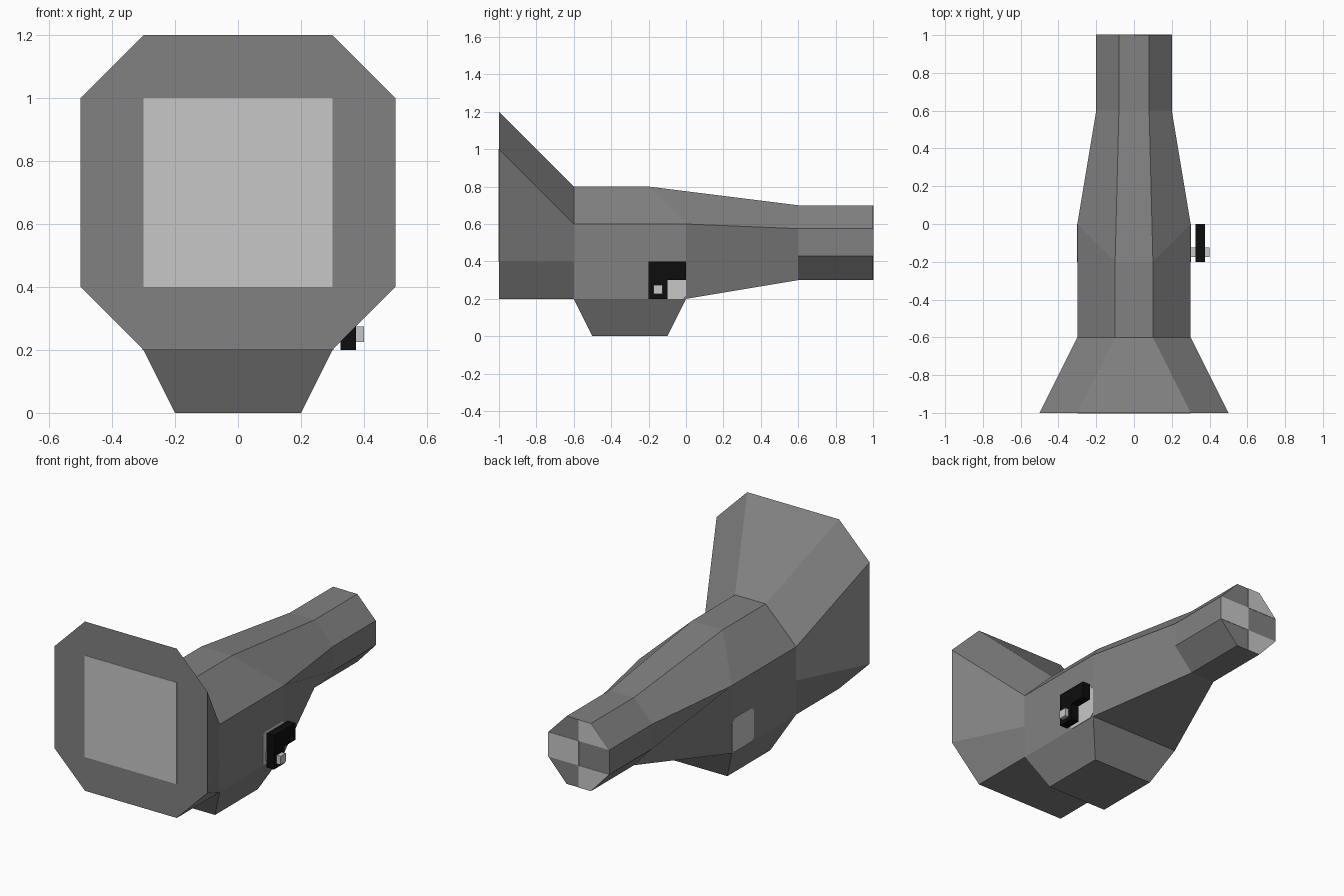
import bpy, bmesh

if "Cube" in bpy.data.objects:
    bpy.data.objects.remove(bpy.data.objects["Cube"])


def material(name, value):
    m = bpy.data.materials.new(name)
    m.diffuse_color = (value, value, value, 1)
    m.use_nodes = True
    m.node_tree.nodes["Principled BSDF"].inputs["Base Color"].default_value = m.diffuse_color
    return m


GREY = material("mid grey", 0.22)
LIGHT = material("light grey", 0.57)
BLACK = material("black", 0.004)


def loft(name, rings, mat, cap_start=True, cap_end=True):
    """Skin a list of equal-length closed rings of 3D points."""
    bm = bmesh.new()
    vs = [[bm.verts.new(p) for p in ring] for ring in rings]
    n = len(rings[0])
    for a, b in zip(vs, vs[1:]):
        for i in range(n):
            j = (i + 1) % n
            bm.faces.new((a[i], a[j], b[j], b[i]))
    if cap_start:
        bm.faces.new(vs[0][::-1])
    if cap_end:
        bm.faces.new(vs[-1])
    bmesh.ops.remove_doubles(bm, verts=bm.verts, dist=1e-4)
    # join the folded lower edge of the tapering neck into its side panel
    fold = [e for e in bm.edges
            if sorted((round(v.co.y, 2), round(v.co.z, 2)) for v in e.verts) == [(0.0, 0.2), (0.6, 0.43)]]
    if fold:
        bmesh.ops.dissolve_edges(bm, edges=fold)
    bmesh.ops.recalc_face_normals(bm, faces=bm.faces)
    me = bpy.data.meshes.new(name)
    bm.to_mesh(me)
    bm.free()
    me.materials.append(mat)
    ob = bpy.data.objects.new(name, me)
    bpy.context.collection.objects.link(ob)
    return ob


def prism(name, axis, profile, lo, hi, mat):
    """Extrude a 2D profile along x (profile is y, z) or y (profile is x, z)."""
    def place(t):
        return [(t, p, q) if axis == 'x' else (p, t, q) for p, q in profile]
    return loft(name, [place(lo), place(hi)], mat)


def rect(a0, a1, b0, b1):
    return [(a0, b0), (a1, b0), (a1, b1), (a0, b1)]


def mirrored_ring(half):
    """Right half of a section, top to bottom, mirrored into a full ring."""
    return half + [(-x, y, z) for x, y, z in reversed(half)]


# Main body: flared screen hood, straight shell, tapering neck, octagonal tube
neck = [(0.08, 0.70), (0.20, 0.575), (0.20, 0.43), (0.08, 0.30)]
sections = [
    [(0.3, -1, 1.2), (0.5, -1, 1.0), (0.5, -1, 0.4), (0.3, -1, 0.2)],
    [(0.1, -0.6, 0.8), (0.3, -0.6, 0.6), (0.3, -0.6, 0.4), (0.3, -0.6, 0.2)],
    [(0.1, -0.2, 0.8), (0.3, 0, 0.6), (0.3, 0, 0.2), (0.3, 0, 0.2)],
    [(x, 0.6, z) for x, z in neck],
    [(x, 1.0, z) for x, z in neck],
]
loft("body", [mirrored_ring(s) for s in sections], GREY)

# Tapered base under the shell, open where it joins the body
base = [[(x, y, z) for x, y in rect(-w, w, y0, y1)]
        for w, y0, y1, z in ((0.3, -0.6, 0, 0.2), (0.2, -0.5, -0.1, 0))]
loft("base", base, GREY, cap_start=False)

# Screen plate on the front
prism("screen", 'y', rect(-0.3, 0.3, 0.4, 1.0), -1.002, -0.998, LIGHT)

# Checkered light patches on the tube end
end_patches = {
    "end_patch_top": [(-0.08, 0.70), (0, 0.70), (0, 0.575), (-0.20, 0.575)],
    "end_patch_middle": rect(0, 0.20, 0.43, 0.575),
    "end_patch_bottom": [(-0.08, 0.30), (0, 0.30), (0, 0.43), (-0.20, 0.43)],
}
for name, profile in end_patches.items():
    prism(name, 'y', profile, 0.998, 1.002, LIGHT)

# Light plates with clipped corners on both sides
c = 0.02
side = [(-0.2, 0.2 + c), (-0.2 + c, 0.2), (-c, 0.2), (0, 0.2 + c),
        (0, 0.4 - c), (-c, 0.4), (-0.2 + c, 0.4), (-0.2, 0.4 - c)]
for label, s in (("right", 1), ("left", -1)):
    prism(label + "_side_plate", 'x', side, s * 0.298, s * 0.303, LIGHT)

# L-shaped crank lever on the right, with its axle pin
lever = [(-0.2, 0.2), (-0.1, 0.2), (-0.1, 0.3), (0, 0.3), (0, 0.4), (-0.2, 0.4)]
prism("lever", 'x', lever, 0.325, 0.375, BLACK)
prism("lever_pin", 'x', rect(-0.175, -0.125, 0.225, 0.275), 0.3, 0.4, LIGHT)
